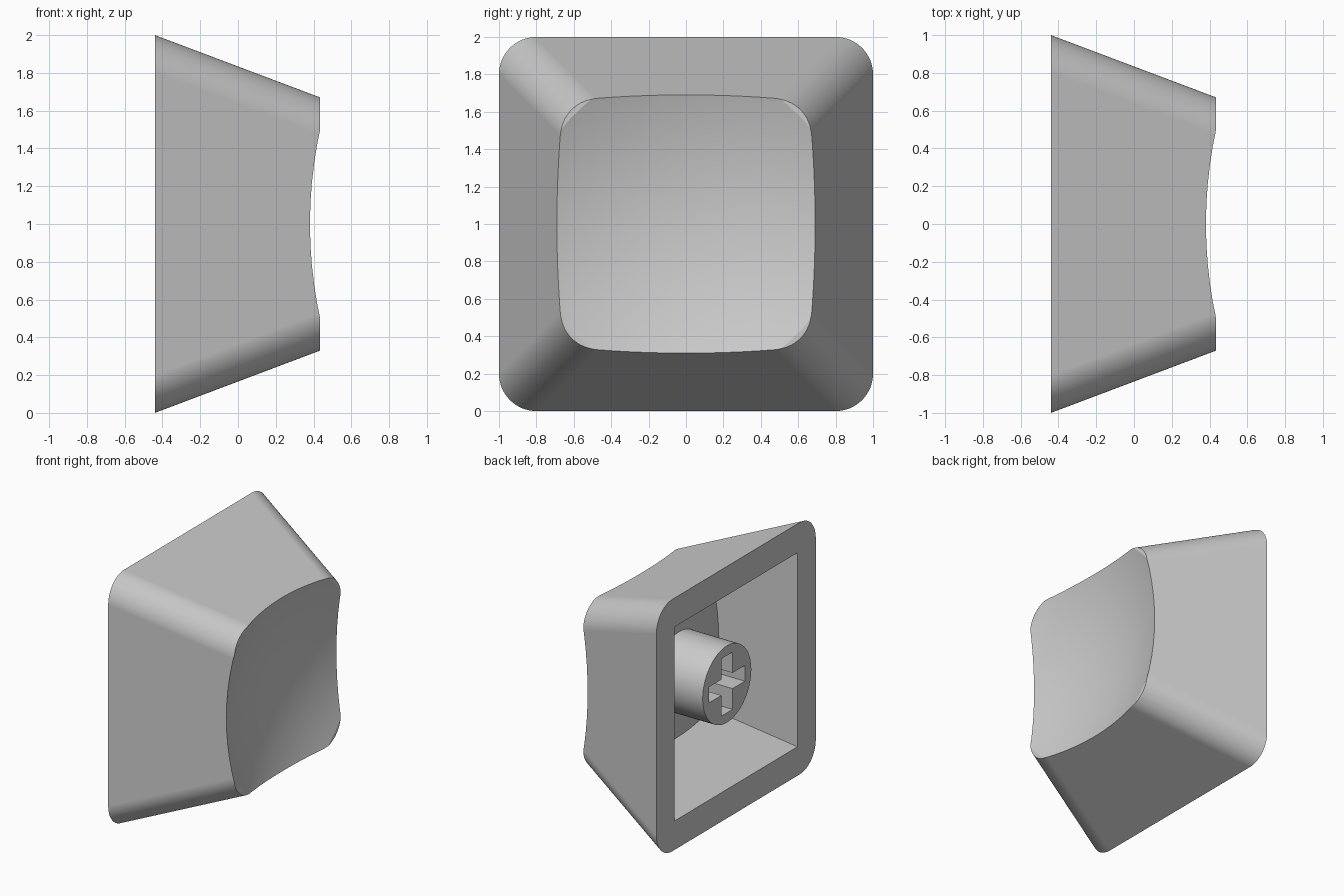
import bpy, bmesh, math

if "Cube" in bpy.data.objects:
    bpy.data.objects.remove(bpy.data.objects["Cube"])

BASE_X, TOP_X = -0.44, 0.435
DISH_X, DISH_R, WALL = 2.469, 2.2, 0.23
SLOPE = 0.33 / 0.875          # inward lean of the walls


def make(name, bm):
    bmesh.ops.recalc_face_normals(bm, faces=bm.faces)
    me = bpy.data.meshes.new(name)
    bm.to_mesh(me)
    bm.free()
    ob = bpy.data.objects.new(name, me)
    bpy.context.collection.objects.link(ob)
    return ob


def ring(x, half, r, n):
    """Rounded square in the yz plane; r = 0 gives sharp corners."""
    pts = []
    for k, (sy, sz) in enumerate([(1, 1), (-1, 1), (-1, -1), (1, -1)]):
        for i in range(n + 1 if r else 1):
            a = math.pi / 2 * (k + i / n)
            pts.append((x, sy * (half - r) + r * math.cos(a),
                        1 + sz * (half - r) + r * math.sin(a)))
    return pts


def frustum(name, x0, x1, h0, h1, r=0, n=16):
    bm = bmesh.new()
    a, b = [[bm.verts.new(p) for p in ring(x, h, r, n)]
            for x, h in ((x0, h0), (x1, h1))]
    bm.faces.new(a)
    bm.faces.new(b)
    for i in range(len(a)):
        j = (i + 1) % len(a)
        bm.faces.new((a[i], a[j], b[j], b[i]))
    return make(name, bm)


def sphere(name, radius):
    bm = bmesh.new()
    bmesh.ops.create_uvsphere(bm, u_segments=128, v_segments=64, radius=radius)
    bmesh.ops.translate(bm, verts=bm.verts, vec=(DISH_X, 0, 1))
    return make(name, bm)


def box(name, x0, x1, sy, sz):
    bm = bmesh.new()
    bmesh.ops.create_cube(bm, size=1)
    for v in bm.verts:
        v.co = ((x0 + x1) / 2 + v.co.x * (x1 - x0), v.co.y * sy, 1 + v.co.z * sz)
    return make(name, bm)


def cut(target, cutter, op='DIFFERENCE'):
    """Apply a boolean and discard the cutter."""
    cutter.hide_render = True
    m = target.modifiers.new("cut", 'BOOLEAN')
    m.operation, m.solver, m.object = op, 'EXACT', cutter
    bpy.context.view_layer.objects.active = target
    bpy.ops.object.modifier_apply(modifier=m.name)
    bpy.data.objects.remove(cutter)


# Tapered outer shell with the round dish in its face
cap = frustum("key_cap", BASE_X, TOP_X, 1.0, 0.67, r=0.2)
cut(cap, sphere("dish_cutter", DISH_R))

# Hollow inside, its end bulging in parallel to the dish
over = 0.05
cavity = frustum("cavity_cutter", BASE_X - over, TOP_X,
                 0.77 + over * SLOPE, 0.77 - 0.33, r=0)
cut(cavity, sphere("ceiling_cutter", DISH_R + WALL))
cut(cap, cavity)

# Round stem with a cross-shaped socket
bm = bmesh.new()
bmesh.ops.create_cone(bm, cap_ends=True, segments=64, radius1=0.305,
                      radius2=0.305, depth=1)
for v in bm.verts:
    x, y, z = v.co
    v.co = (-0.36 if z < 0 else 0.16, x, 1 + y)
stem = make("stem", bm)
for sy, sz in ((0.45, 0.125), (0.14, 0.455)):
    cut(stem, box("slot_cutter", -0.5, 0.06, sy, sz))
cut(cap, stem, 'UNION')

# Smooth curves, crisp edges
bpy.ops.object.select_all(action='DESELECT')
cap.select_set(True)
bpy.context.view_layer.objects.active = cap
bpy.ops.object.shade_smooth_by_angle(angle=math.radians(15))
wn = cap.modifiers.new("weighted_normals", 'WEIGHTED_NORMAL')
wn.keep_sharp = True
